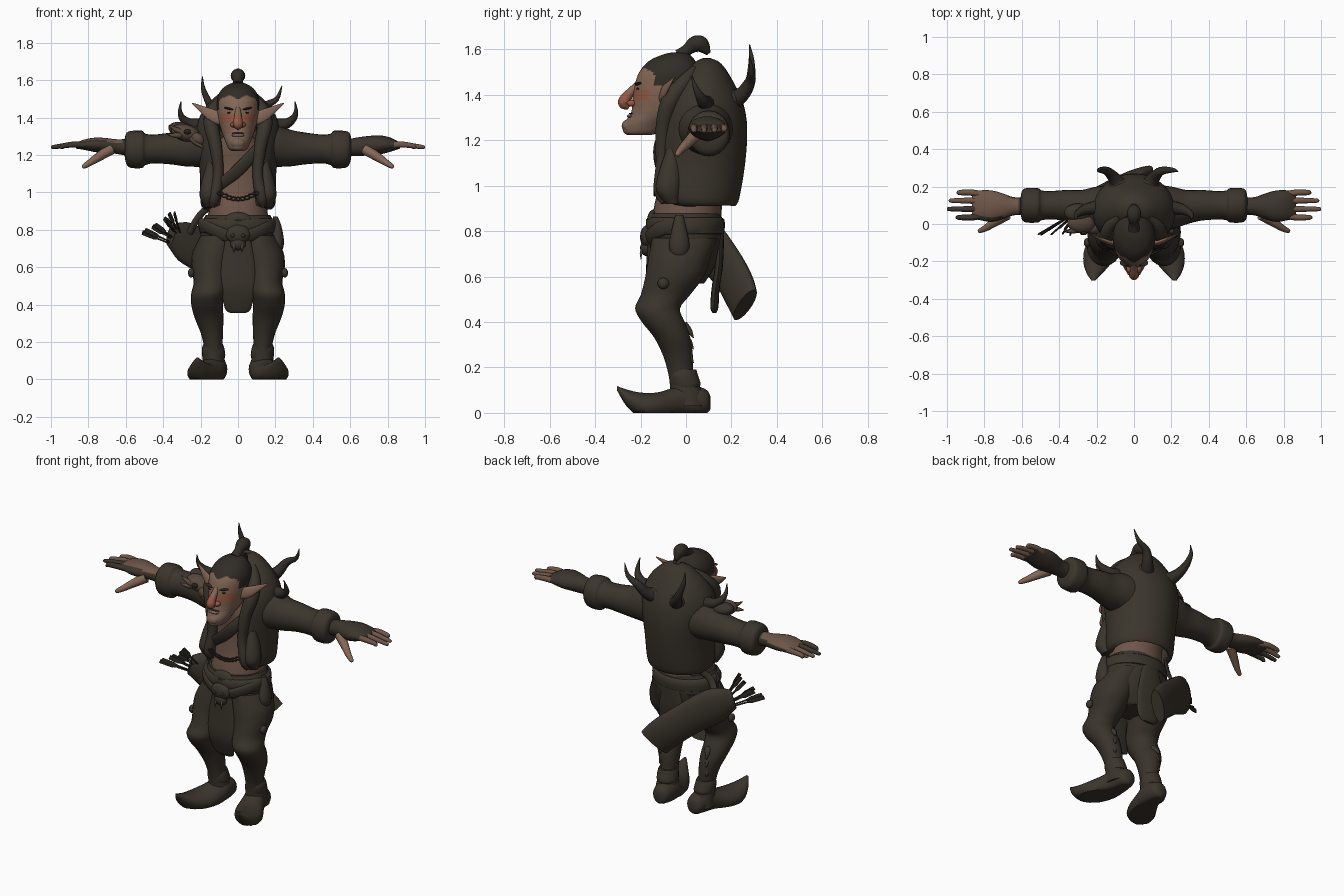
import bpy, bmesh, math, random
from mathutils import Vector, Matrix

random.seed(4)


def mat(name, r, g, b):
    m = bpy.data.materials.new(name)
    m.diffuse_color = (r, g, b, 1)
    return m


LEATHER = mat("dark_leather", .043, .035, .025)
CLOTH = mat("dark_cloth", .040, .033, .0235)
HAIR = mat("dark_hair", .030, .025, .019)
SKIN = mat("face_skin", .23, .135, .09)
BODY = mat("body_skin", .155, .092, .065)
FLUSH = mat("flushed_skin", .30, .10, .055)
STUBBLE = mat("stubble_skin", .19, .12, .085)
BONE = mat("old_bone", .10, .065, .046)
BLACK = mat("eye_dark", .02, .015, .012)


def finish(name, bm, mats, mirror=False, rule=None, solid=0):
    bmesh.ops.recalc_face_normals(bm, faces=bm.faces[:])
    me = bpy.data.meshes.new(name)
    if rule:
        for f in bm.faces:
            f.material_index = rule(f.calc_center_median())
    bm.to_mesh(me)
    bm.free()
    for m in (mats if isinstance(mats, list) else [mats]):
        me.materials.append(m)
    ob = bpy.data.objects.new(name, me)
    bpy.context.collection.objects.link(ob)
    if solid:
        s = ob.modifiers.new("Thickness", 'SOLIDIFY')
        s.thickness, s.offset = solid, 0
    if mirror:
        ob.modifiers.new("Mirror", 'MIRROR')
    return ob


def curve_through(secs, steps):
    """Catmull-Rom interpolation of section tuples."""
    out = []
    for i in range(len(secs) - 1):
        p = [secs[max(i - 1, 0)], secs[i], secs[i + 1], secs[min(i + 2, len(secs) - 1)]]
        for k in range(steps):
            t = k / steps
            out.append([.5 * (2 * b + (c - a) * t + (2 * a - 5 * b + 4 * c - d) * t * t
                        + (3 * b - a - 3 * c + d) * t ** 3) for a, b, c, d in zip(*p)])
    return out + [list(secs[-1])]


def loft(name, secs, mats, plane='path', n=18, steps=4, gap=None, flip=1, **kw):
    """Sections are (x, y, z, half width a, half width b); gap leaves the front open."""
    bm = bmesh.new()
    pts = curve_through([(s[0] * flip, *s[1:4], s[-1]) for s in secs], steps)
    fixed = {'z': ((1, 0, 0), (0, 1, 0)), 'x': ((0, 1, 0), (0, 0, 1)), 'y': ((1, 0, 0), (0, 0, 1))}
    rings, side = [], None
    for i, s in enumerate(pts):
        c = Vector(s[:3])
        if plane == 'path':
            t = (Vector(pts[min(i + 1, len(pts) - 1)][:3]) - Vector(pts[max(i - 1, 0)][:3])).normalized()
            if side is None:
                side = t.cross(Vector((0, 0, 1)))
                if side.length < .05:
                    side = Vector((1, 0, 0))
            u = (side - t * side.dot(t)).normalized()
            side, v = u, t.cross(u)
        else:
            u, v = map(Vector, fixed[plane])
        ring = []
        for k in range(n):
            if gap:
                ang = -math.pi / 2 + gap + (2 * math.pi - 2 * gap) * k / (n - 1)
            else:
                ang = 2 * math.pi * k / n
            p = c + u * max(s[3], .001) * math.cos(ang) + v * max(s[4], .001) * math.sin(ang)
            p.z = max(p.z, 0)
            ring.append(bm.verts.new(p))
        rings.append(ring)
    for r, q in zip(rings, rings[1:]):
        for k in range(n - 1 if gap else n):
            j = (k + 1) % n
            bm.faces.new((r[k], r[j], q[j], q[k]))
    if not gap:
        bm.faces.new(rings[0])
        bm.faces.new(rings[-1])
    return finish(name, bm, mats, **kw)


def ball(name, loc, size, m, tilt=0, mirror=False):
    bm = bmesh.new()
    bmesh.ops.create_uvsphere(bm, u_segments=18, v_segments=12, radius=1)
    mx = Matrix.Translation(loc) @ Matrix.Rotation(tilt, 4, 'Y') @ Matrix.Diagonal((*size, 1))
    bmesh.ops.transform(bm, matrix=mx, verts=bm.verts[:])
    return finish(name, bm, m, mirror=mirror)


# Head: hairline with a central peak, flushed cheeks, stubbled jaw
def head_rule(c):
    peak = 1.522 - .5 * abs(abs(c.x) - .045)
    if c.y > -.085 and c.z > 1.37 or c.y > -.14 and c.z > 1.44 or c.z > peak:
        return 1
    if 1.37 < c.z < 1.418 and c.y < -.15 and .02 < abs(c.x) < .09:
        return 2
    return 3 if c.z < 1.325 else 0


loft("head", [(0, -.205, 1.222, .035, .05), (0, -.195, 1.235, .052, .08), (0, -.175, 1.27, .067, .10),
              (0, -.122, 1.32, .086, .12), (0, -.095, 1.38, .103, .14), (0, -.08, 1.44, .112, .146),
              (0, -.07, 1.50, .112, .135), (0, -.06, 1.55, .088, .10), (0, -.04, 1.58, .045, .05),
              (0, -.035, 1.587, .005, .005)],
     [SKIN, HAIR, FLUSH, STUBBLE], 'z', 56, 9, rule=head_rule)
loft("nose", [(0, -.205, 1.455, .014), (0, -.235, 1.42, .018), (0, -.262, 1.388, .024),
              (0, -.273, 1.362, .026), (0, -.25, 1.345, .012)],
     [SKIN, FLUSH], n=20, rule=lambda c: int(c.z < 1.415))
ball("nostril", (.024, -.24, 1.362), (.017, .02, .015), FLUSH, mirror=True)
ball("chin", (0, -.253, 1.262), (.04, .03, .03), STUBBLE)
ball("lower_lip", (0, -.245, 1.305), (.035, .014, .009), STUBBLE)
ball("mouth_line", (0, -.240, 1.317), (.036, .012, .0025), BLACK)
ball("eye", (.043, -.208, 1.426), (.016, .011, .006), BLACK, mirror=True)
ball("brow", (.045, -.208, 1.447), (.032, .018, .006), HAIR, -.2, True)
loft("ear", [(.09, -.10, 1.385, .02, .028), (.13, -.10, 1.408, .012, .034),
             (.18, -.08, 1.437, .009, .022), (.245, -.05, 1.477, .002, .003)], SKIN, mirror=True)
loft("topknot", [(0, -.025, 1.57, .034), (0, .005, 1.597, .026), (0, .04, 1.622, .037),
                 (0, .07, 1.617, .036), (0, .10, 1.58, .01)], HAIR)

# Bare torso and neck
loft("torso", [(0, 0, .82, .165, .155), (0, .01, .92, .157, .148), (0, .02, 1.0, .16, .14),
               (0, .03, 1.12, .17, .14), (0, .01, 1.22, .15, .13), (0, -.03, 1.30, .08, .10),
               (0, -.05, 1.36, .06, .08)], BODY, 'z', 28)

# Open hide jacket with rolled edges
loft("jacket", [(0, .065, .918, .172, .145), (0, .05, .95, .19, .175), (0, .06, 1.1, .193, .19),
                (0, .067, 1.25, .21, .192), (0, .07, 1.36, .208, .172), (0, .075, 1.44, .172, .13),
                (0, .085, 1.50, .118, .085), (0, .09, 1.535, .07, .05), (0, .09, 1.55, .02, .015)],
     LEATHER, 'z', 36, 4, gap=.52, solid=.022)
loft("lapel", [(.075, .04, 1.51, .02), (.125, -.01, 1.45, .034), (.145, -.07, 1.37, .04),
               (.12, -.10, 1.25, .034), (.105, -.105, 1.1, .028), (.125, -.11, .98, .032),
               (.135, -.095, .925, .015)], LEATHER, mirror=True)
loft("jacket_flap", [(.14, -.06, 1.16, .025, .025), (.15, -.07, 1.06, .045, .05),
                     (.155, -.078, .98, .05, .055), (.15, -.06, .92, .03, .03)], LEATHER, 'z', mirror=True)
loft("sleeve", [(.12, .08, 1.25, .13, .13), (.20, .085, 1.25, .115, .115), (.28, .09, 1.237, .092, .098),
                (.36, .10, 1.235, .082, .085), (.45, .10, 1.232, .076, .077), (.495, .10, 1.23, .08, .084),
                (.515, .10, 1.23, .092, .10), (.575, .10, 1.23, .092, .098), (.598, .10, 1.235, .078, .08),
                (.606, .10, 1.24, .045, .045)], LEATHER, 'x', 24, mirror=True)

# Hands: one full glove, one glove leaving the back of the hand bare
for nm, s, h in (("left", 1, 1.1), ("right", -1, .85)):
    loft(nm + "_glove", [(.59, .095, 1.24, .045, .045), (.65, .095, 1.245, .05, .046 * h),
                         (.70, .095, 1.25, .068, .047 * h), (.76, .095, 1.254, .084, .046 * h),
                         (.82, .10, 1.255, .08, .033 * h), (.865, .10, 1.25, .07, .016)],
         [LEATHER, BODY], 'x', 24, flip=s, rule=lambda c: int(c.x < -.62 and c.z > 1.262 and c.y > .04))
    for i, (y, end) in enumerate([(.035, .955), (.08, 1.0), (.125, .99), (.168, .945)]):
        loft("%s_finger_%d" % (nm, i), [(.80, y * .8 + .02, 1.25, .018), (.87, y, 1.256, .017), (.93, y, 1.25, .014),
             (end - .01, y, 1.242, .011), (end, y, 1.24, .003)],
             LEATHER if s < 0 and i < 2 else BODY, n=10, flip=s)
loft("thumb", [(.68, .05, 1.23, .03), (.745, .01, 1.19, .024), (.79, -.02, 1.16, .018),
               (.825, -.037, 1.138, .012), (.832, -.04, 1.133, .004)], SKIN, n=10, mirror=True)

# Trousers, legs and curled shoes
loft("trousers", [(0, -.01, .57, .10, .09), (0, 0, .65, .18, .13), (0, .005, .75, .203, .153),
                  (0, -.005, .83, .195, .165), (0, 0, .88, .172, .155)], CLOTH, 'z', 28)
loft("leg", [(.10, -.005, .77, .10, .145), (.125, -.03, .68, .118, .137), (.142, -.05, .60, .108, .13),
             (.145, -.09, .52, .092, .11), (.16, -.125, .46, .09, .10), (.165, -.10, .40, .085, .095),
             (.155, -.06, .33, .077, .08), (.14, -.035, .25, .06, .066), (.132, -.022, .17, .05, .056),
             (.13, 0, .10, .06, .07), (.13, .01, .03, .066, .08)], CLOTH, 'z', 22, mirror=True)
loft("shoe", [(.12, .107, .045, .02, .03), (.12, .085, .05, .052, .055), (.125, .0, .055, .068, .075),
              (.143, -.06, .04, .08, .07), (.17, -.13, .03, .093, .06), (.193, -.20, .035, .078, .055),
              (.21, -.26, .065, .045, .038), (.217, -.303, .108, .01, .01)], LEATHER, 'y', 22, mirror=True)
loft("shoe_cuff", [(.133, -.01, .19, .052, .056), (.133, -.01, .165, .06, .064), (.13, -.003, .13, .062, .068),
                   (.13, 0, .11, .058, .06)], LEATHER, 'z', mirror=True)
ball("strap_knot", (.25, -.10, .57), (.018, .025, .025), LEATHER, mirror=True)
for i, z in enumerate((.25, .31, .36)):
    loft("calf_tuft_%d" % i, [(.15, -.01, z + .02, .025), (.16, .015, z, .014), (.165, .033, z - .03, .002)],
         LEATHER, n=8, mirror=True)

# Belt, loincloth and buckle
loft("belt", [(0, -.005, .785, .19, .15), (0, -.003, .79, .206, .17), (0, -.003, .85, .203, .173),
              (0, -.003, .86, .18, .15)], LEATHER, 'z', 28, 2)
loft("sash", [(.20, -.02, .835, .015, .03), (.155, -.11, .81, .015, .033), (.08, -.155, .775, .015, .035),
              (0, -.163, .75, .015, .035)], LEATHER, mirror=True)
ball("belly_patch", (0, -.142, .84), (.08, .03, .055), LEATHER)
for nm, y, z1, w in (("loincloth", (-.155, -.165, -.17, -.14, -.13), .355, .012),
                     ("rear_flap", (.15, .145, .13, .125, .125), .44, .018)):
    h = .79 - z1
    loft(nm, [(0, y[0], .79, .06, w), (0, y[1], .79 - h * .4, .088, w), (0, y[2], .79 - h * .7, .088, w),
              (0, y[3], z1 + .025, .07, w), (0, y[4], z1, .04, .008)], CLOTH, 'z')
ball("buckle_skull", (0, -.168, .775), (.066, .034, .052), LEATHER)
ball("buckle_jaw", (0, -.172, .725), (.042, .03, .035), LEATHER)
ball("buckle_socket", (.026, -.195, .77), (.014, .008, .011), HAIR, .4, True)
loft("buckle_fang", [(.02, -.192, .72, .008), (.022, -.198, .70, .006), (.02, -.198, .675, .001)],
     BONE, n=8, mirror=True)
loft("pouch", [(.20, -.03, .87, .012, .018), (.208, -.03, .82, .024, .03), (.212, -.03, .74, .034, .046),
               (.21, -.03, .695, .028, .035), (.21, -.03, .68, .01, .01)], LEATHER, 'z')

# Chest strap and chain
loft("chest_strap", [(.12, -.085, 1.25, .012, .03), (.05, -.122, 1.17, .012, .035),
                     (-.02, -.125, 1.10, .012, .035), (-.11, -.105, 1.03, .012, .03)], LEATHER)
for i in range(9):
    t = i / 4 - 1
    loop = [(t * .095 + .016 * math.cos(a), -.138, .965 + .03 * t * t + .009 * math.sin(a), .0045)
            for a in [k * math.pi / 4 for k in range(9)]]
    loft("chain_link_%d" % i, loop, HAIR, n=6, steps=1)

# Back and shoulder horns, the back pair uneven
for nm, s, x, z in (("left", 1, .235, 1.57), ("right", -1, .19, 1.62)):
    loft(nm + "_back_horn", [(.07, .19, 1.37, .05), (.105, .245, 1.40, .034), (.145, .283, 1.46, .023),
                             (.09 + x / 2, .288, z - .07, .013), (x, .28, z, .002)], HAIR, n=12, flip=s)
ball("horn_socket", (.075, .205, 1.38), (.06, .04, .045), LEATHER, mirror=True)
loft("shoulder_horn", [(.18, .09, 1.36, .04), (.25, .08, 1.365, .03), (.295, .06, 1.395, .02),
                       (.31, .04, 1.435, .011), (.305, .025, 1.485, .002)], HAIR, n=12, mirror=True)

# Bone trophy on one shoulder
ball("trophy_skull", (-.28, .01, 1.318), (.08, .06, .045), BONE, .25)
ball("trophy_jaw", (-.215, -.02, 1.285), (.045, .035, .032), BONE, .6)
ball("trophy_socket", (-.27, -.048, 1.325), (.02, .012, .015), BLACK)
ball("trophy_hide", (-.30, .06, 1.335), (.075, .05, .04), LEATHER, .2)
for i, (x, z) in enumerate([(-.37, 1.36), (-.38, 1.31), (-.18, 1.235)]):
    loft("trophy_tusk_%d" % i, [(-.27, -.01, 1.315, .02), ((x - .27) / 2, -.035, (z + 1.30) / 2, .016),
                                (x, -.04, z, .002)], BONE, n=8)

# Quiver slung across the back, with arrows
loft("quiver", [(-.36, .035, .77, .03, .06), (-.28, .10, .735, .045, .11), (-.14, .18, .64, .045, .105),
                (-.02, .235, .54, .045, .105), (.04, .26, .475, .035, .10)], LEATHER)
loft("quiver_strap", [(-.15, .10, .93, .01, .02), (-.21, .06, .87, .01, .02), (-.25, .07, .80, .01, .02),
                      (-.28, .09, .74, .01, .02)], LEATHER)
for i in range(9):
    e = Vector((-.50 + .018 * i + random.uniform(-.02, .02), -.06 + random.uniform(0, .05),
                .79 + .012 * i + random.uniform(-.02, .02)))
    s = Vector((-.30, .07, .70 + .006 * i))
    p, q = s.lerp(e, .6), s.lerp(e, .7)
    loft("arrow_%d" % i, [(*s, .005), (*p, .005), (*q, .005, .014), (*e, .005, .014)], HAIR, n=6, steps=2)

# Smooth shading with sharp edges kept
bpy.ops.object.select_all(action='SELECT')
bpy.context.view_layer.objects.active = bpy.context.selected_objects[0]
bpy.ops.object.shade_smooth_by_angle(angle=math.radians(50))
